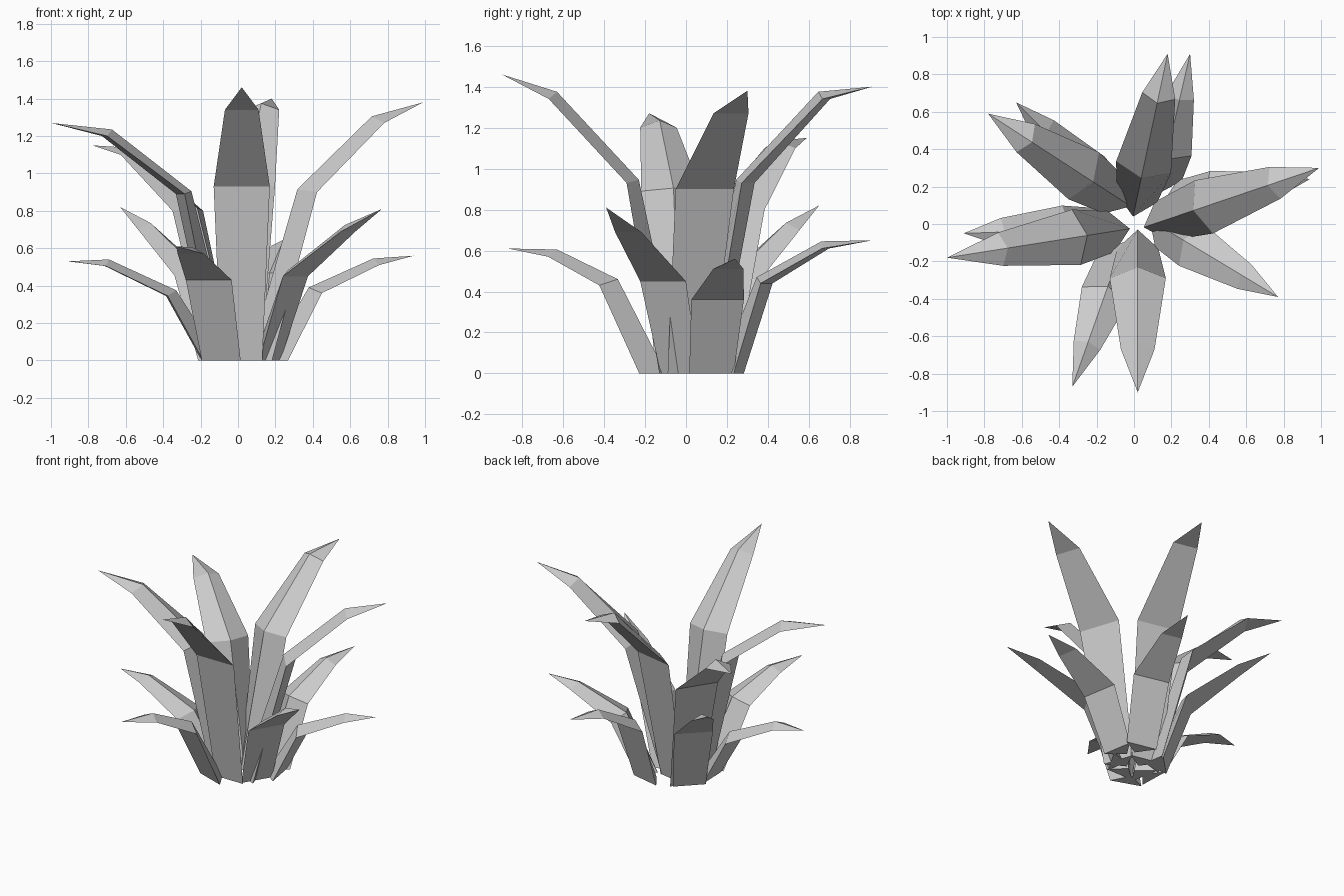
import bpy, bmesh, math
from mathutils import Vector

if "Cube" in bpy.data.objects:
    bpy.data.objects.remove(bpy.data.objects["Cube"])


def leaf(name, tip, angle, bend, knee, base, widths, offsets):
    """Three-sided folded leaf: flat outer face, raised inner ridge, pointed tip.
    bend and knee are (distance back from tip, height); base is a distance."""
    a = math.radians(angle)
    out = Vector((math.cos(a), math.sin(a), 0))
    side = Vector((-math.sin(a), math.cos(a), 0))
    tip = Vector(tip)
    bm = bmesh.new()
    rings = []
    for (d, z), w, (back, up) in zip(((base, 0), knee, bend), widths, offsets):
        c = tip - out * d
        c.z = z
        ridge = c - out * back + Vector((0, 0, up))
        rings.append([bm.verts.new(p) for p in (c - side * w, c + side * w, ridge)])
    end = bm.verts.new(tip)
    bm.faces.new(rings[0])
    for lo, hi in zip(rings, rings[1:]):
        for i in range(3):
            j = (i + 1) % 3
            bm.faces.new((lo[i], lo[j], hi[j], hi[i]))
    for i in range(3):
        bm.faces.new((rings[-1][i], rings[-1][(i + 1) % 3], end))
    bmesh.ops.recalc_face_normals(bm, faces=bm.faces)
    mesh = bpy.data.meshes.new(name)
    bm.to_mesh(mesh)
    bm.free()
    bpy.context.collection.objects.link(bpy.data.objects.new(name, mesh))


# Tall inner leaves: tip, direction, bend, knee, base
tall = [
    ((0.02, -0.90, 1.46), 270, (0.23, 1.34), (0.61, 0.93), 0.77),
    ((0.99, 0.30, 1.38), 18.7, (0.25, 1.27), (0.65, 0.90), 0.89),
    ((0.18, 0.91, 1.40), 78, (0.23, 1.34), (0.62, 0.93), 0.79),
    ((-0.78, 0.59, 1.15), 147, (0.24, 1.10), (0.61, 0.80), 0.81),
    ((-1.00, -0.18, 1.27), 189, (0.29, 1.20), (0.70, 0.89), 0.89),
]
for i, args in enumerate(tall):
    leaf(f"tall_leaf_{i + 1}", *args, (0.11, 0.15, 0.09),
         ((0.10, 0), (0.06, 0.015), (0.04, 0.035)))

# Short outer leaves
short = [
    ((0.77, -0.39, 0.81), -31, (0.21, 0.69), (0.54, 0.45), 0.70),
    ((-0.33, -0.87, 0.61), -109.5, (0.235, 0.57), (0.52, 0.43), 0.72),
    ((-0.91, -0.05, 0.53), 182, (0.20, 0.505), (0.53, 0.345), 0.72),
    ((-0.63, 0.65, 0.82), 135, (0.21, 0.70), (0.54, 0.455), 0.70),
    ((0.30, 0.91, 0.65), 77, (0.235, 0.61), (0.53, 0.44), 0.67),
    ((0.94, 0.24, 0.56), 9.5, (0.20, 0.51), (0.52, 0.36), 0.70),
]
for i, args in enumerate(short):
    leaf(f"short_leaf_{i + 1}", *args, (0.11, 0.13, 0.075),
         ((0.10, 0), (0.05, 0.03), (0.02, 0.035)))
